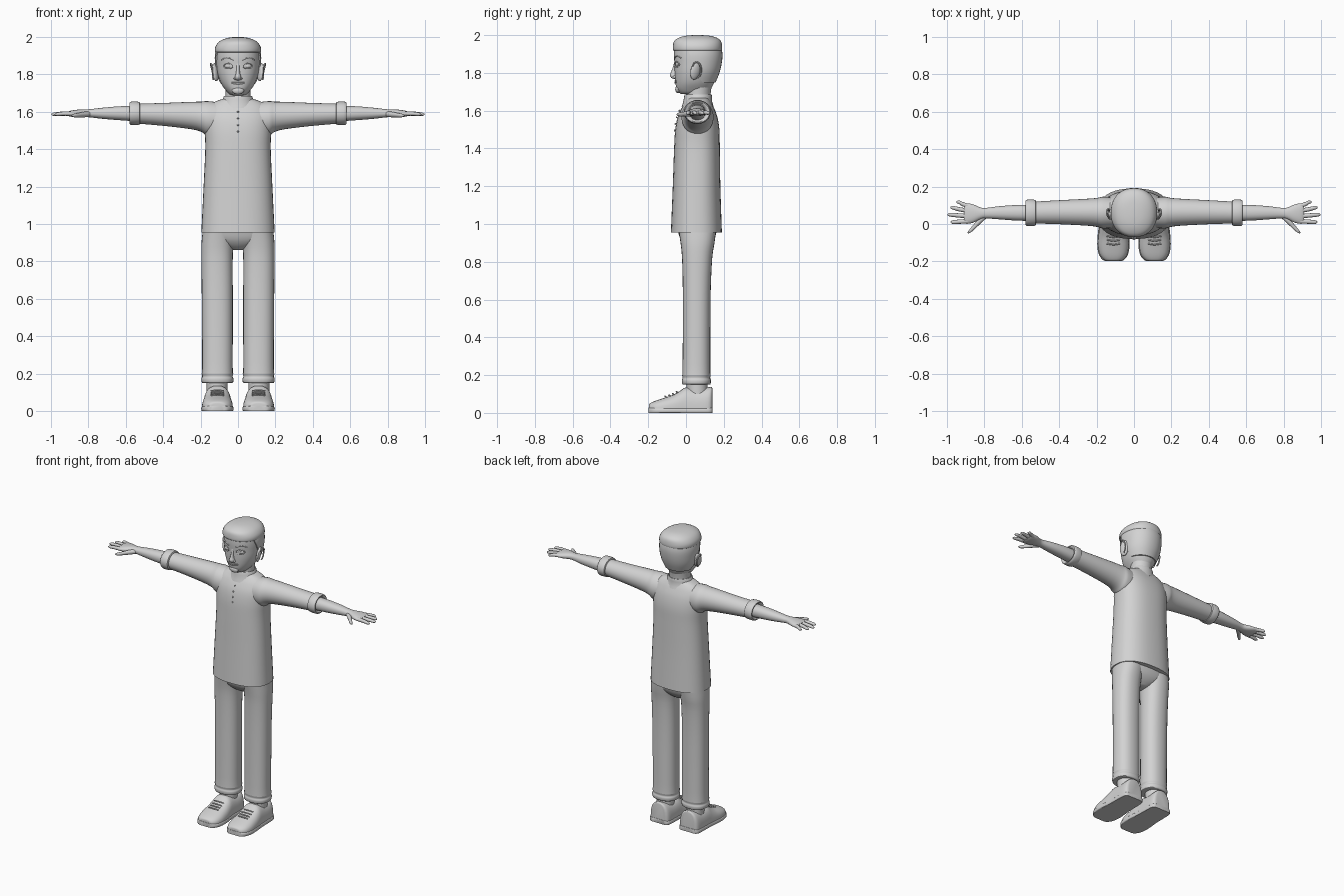
import bpy, bmesh, math
from mathutils import Vector

clay = bpy.data.materials.new("clay_grey")
clay.diffuse_color = (0.65, 0.65, 0.65, 1)


def finish(bm, name, mirror=False, angle=40):
    bmesh.ops.recalc_face_normals(bm, faces=bm.faces)
    me = bpy.data.meshes.new(name)
    bm.to_mesh(me)
    bm.free()
    me.materials.append(clay)
    ob = bpy.data.objects.new(name, me)
    bpy.context.collection.objects.link(ob)
    bpy.ops.object.select_all(action='DESELECT')
    ob.select_set(True)
    bpy.context.view_layer.objects.active = ob
    bpy.ops.object.shade_smooth_by_angle(angle=math.radians(angle))
    if mirror:
        m = ob.modifiers.new("mirror", 'MIRROR')
        m.use_clip = False
        m.use_mirror_merge = False
    return ob


def spline(rings, steps):
    """Catmull-Rom interpolation through the ring parameters."""
    out = []
    for i in range(len(rings) - 1):
        p = [rings[max(0, min(len(rings) - 1, i + k))] for k in (-1, 0, 1, 2)]
        for s in range(steps):
            u = s / steps
            out.append([0.5 * (2 * b + (c - a) * u + (2 * a - 5 * b + 4 * c - d) * u * u
                               + (3 * b - a - 3 * c + d) * u ** 3) for a, b, c, d in zip(*p)])
    return out + [list(rings[-1])]


def loft_bm(rings, axis='z', p=2.0, n=28, steps=3, floor=None):
    """Rings are (position, centre a, centre b, radius a, radius b)."""
    bm = bmesh.new()
    loops = []
    for t, a, b, ra, rb in spline(rings, steps):
        loop = []
        for k in range(n):
            c, s = math.cos(2 * math.pi * k / n), math.sin(2 * math.pi * k / n)
            u = a + ra * math.copysign(abs(c) ** (2 / p), c)
            v = b + rb * math.copysign(abs(s) ** (2 / p), s)
            if floor is not None:
                v = max(v, floor)
            loop.append(bm.verts.new({'z': (u, v, t), 'x': (t, u, v), 'y': (u, t, v)}[axis]))
        loops.append(loop)
    for l0, l1 in zip(loops, loops[1:]):
        for k in range(n):
            j = (k + 1) % n
            bm.faces.new((l0[k], l0[j], l1[j], l1[k]))
    bm.faces.new(loops[0])
    bm.faces.new(loops[-1])
    return bm


def loft(name, rings, mirror=False, **kw):
    return finish(loft_bm(rings, **kw), name, mirror)


def blob(name, loc, radii, mirror=False, rot=(0, 0, 0)):
    bm = bmesh.new()
    bmesh.ops.create_uvsphere(bm, u_segments=16, v_segments=10, radius=1)
    bmesh.ops.scale(bm, vec=radii, verts=bm.verts)
    from mathutils import Euler
    bmesh.ops.transform(bm, matrix=Euler(rot).to_matrix().to_4x4(), verts=bm.verts)
    bmesh.ops.translate(bm, vec=loc, verts=bm.verts)
    return finish(bm, name, mirror)


def tube(name, pts, r, mirror=False, closed=False):
    """Thin round strand through points."""
    cu = bpy.data.curves.new(name, 'CURVE')
    cu.dimensions = '3D'
    cu.bevel_depth, cu.bevel_resolution = r, 1
    cu.use_fill_caps = True
    sp = cu.splines.new('POLY')
    sp.points.add(len(pts) - 1)
    sp.use_cyclic_u = closed
    for q, co in zip(sp.points, pts):
        q.co = (*co, 1)
    tmp = bpy.data.objects.new(name + "_path", cu)
    bm = bmesh.new()
    me = tmp.to_mesh()
    bm.from_mesh(me)
    tmp.to_mesh_clear()
    bpy.data.objects.remove(tmp)
    return finish(bm, name, mirror)


# Shirt body, sleeves and cuffs
loft("shirt_body", [(.955, 0, .055, .196, .135), (1.2, 0, .056, .184, .126), (1.4, 0, .058, .175, .121),
                    (1.5, 0, .06, .178, .117), (1.57, 0, .061, .178, .104), (1.62, 0, .063, .162, .083),
                    (1.65, 0, .065, .13, .065), (1.668, 0, .065, .085, .055)], p=2.4, n=40, steps=4)
loft("sleeve", [(.1, .06, 1.56, .08, .09), (.165, .061, 1.565, .085, .092), (.195, .062, 1.573, .078, .081),
                (.25, .063, 1.58, .072, .073), (.4, .063, 1.586, .064, .061), (.54, .061, 1.59, .058, .053)],
     axis='x', mirror=True)
loft("sleeve_cuff", [(.523, .06, 1.592, .056, .05), (.526, .06, 1.592, .068, .06), (.552, .06, 1.592, .071, .063),
                     (.576, .06, 1.592, .069, .061), (.58, .06, 1.592, .06, .052), (.568, .06, 1.592, .045, .042)],
     axis='x', mirror=True, steps=2)
loft("collar", [(1.62, 0, .062, .105, .085), (1.65, 0, .062, .088, .076), (1.68, 0, .064, .077, .073),
                (1.685, 0, .064, .071, .068), (1.67, 0, .064, .06, .055)], steps=2)
for i in range(4):
    z = 1.6 - i * .035
    blob("shirt_button", (0, (-.036, -.05, -.056, -.06)[i], z), (.005, .004, .005))

# Forearm and hand
loft("forearm", [(.54, .06, 1.59, .043, .041), (.62, .06, 1.592, .042, .038), (.72, .06, 1.592, .035, .03),
                 (.79, .058, 1.592, .028, .022), (.82, .057, 1.592, .031, .021), (.86, .056, 1.591, .049, .02),
                 (.895, .056, 1.59, .055, .016), (.91, .057, 1.589, .05, .01)], axis='x', p=2.2, mirror=True)
for fname, y0, y1, tip in (("index_finger", .015, .01, .98), ("middle_finger", .042, .05, .997),
                           ("ring_finger", .07, .087, .982), ("little_finger", .096, .117, .95)):
    m = (tip + .885) / 2
    loft(fname, [(.885, y0, 1.59, .012, .012), (m, (y0 + y1) / 2, 1.59, .0115, .011),
                 (tip - .014, y1, 1.587, .010, .009), (tip - .003, y1, 1.586, .006, .005),
                 (tip, y1, 1.586, .002, .002)], axis='x', n=12, mirror=True)
loft("thumb", [(.79, .045, 1.588, .015, .014), (.825, .018, 1.585, .02, .015), (.852, -.012, 1.582, .016, .012),
               (.874, -.034, 1.58, .012, .01), (.886, -.044, 1.58, .006, .005), (.889, -.046, 1.58, .002, .002)],
     axis='x', n=12, mirror=True)

# Trousers
loft("trouser_leg", [(.15, .11, .055, .07, .064), (.152, .11, .055, .083, .074), (.172, .11, .055, .086, .077),
                     (.185, .11, .055, .081, .073), (.2, .11, .055, .085, .076), (.215, .11, .055, .082, .074),
                     (.4, .11, .056, .082, .073), (.65, .111, .057, .083, .074), (.82, .112, .059, .084, .08),
                     (.9, .109, .061, .086, .09), (.97, .1, .06, .088, .1)], p=2.3, mirror=True)
loft("trouser_hips", [(.862, 0, .06, .03, .035), (.885, 0, .06, .1, .065), (.92, 0, .06, .17, .09),
                      (.97, 0, .06, .188, .105)], p=2.4)
loft("sock", [(.1, .112, .06, .055, .055), (.16, .112, .058, .056, .055)], mirror=True)

# Shoes
shoe = [(-.197, .11, .02, .03, .02), (-.192, .11, .02, .05, .03), (-.165, .11, .02, .072, .043),
        (-.12, .11, .02, .082, .058), (-.07, .11, .02, .081, .075), (-.03, .11, .02, .077, .098),
        (.0, .11, .02, .074, .115), (.06, .11, .02, .073, .108), (.115, .11, .02, .07, .115),
        (.134, .11, .02, .06, .118), (.139, .11, .02, .045, .112)]
loft("shoe_upper", shoe, axis='y', p=2.6, mirror=True, floor=0)
loft("shoe_sole", [(t - (.002 if t < 0 else -.002), a, .012, r + .004, .016) for t, a, b, r, h in shoe],
     axis='y', p=5, mirror=True, floor=0)
for i in range(4):
    y = -.045 - .02 * i
    z = (.11, .1, .092, .086)[i]
    tube("shoe_lace", [(.11 + dx, y - .006 * (1 - abs(dx) / .035), z - 3.5 * dx * dx + .002)
                       for dx in (-.035, -.02, 0, .02, .035)], .004, mirror=True)

# Neck and head; each head section is (height, half width, front, back)
loft("neck", [(1.62, 0, .064, .07, .066), (1.68, 0, .065, .066, .064), (1.75, 0, .07, .07, .07)])
sections = [(1.688, .03, -.025, .09), (1.694, .047, -.035, .115), (1.715, .066, -.05, .132),
            (1.75, .09, -.056, .15), (1.8, .108, -.06, .17), (1.85, .115, -.061, .182),
            (1.9, .117, -.064, .186), (1.95, .108, -.056, .178), (1.985, .06, -.01, .13)]


def rings_of(secs, grow=0):
    return [(z, 0, (f + b) / 2, w + grow, (b - f) / 2 + grow) for z, w, f, b in secs]


loft("head", rings_of(sections), p=2.15, n=40)


def face_y(x, z):
    """Front surface of the head."""
    for s0, s1 in zip(sections, sections[1:]):
        if s0[0] <= z <= s1[0]:
            u = (z - s0[0]) / (s1[0] - s0[0])
            _, w, f, b = [p + (q - p) * u for p, q in zip(s0, s1)]
            return (f + b) / 2 - (b - f) / 2 * (1 - (abs(x) / w) ** 2.15) ** (1 / 2.15)


# Hair: top cap and the part behind the ears
loft("hair_cap", rings_of([(1.918, .115, -.06, .184), (1.921, .123, -.069, .191), (1.945, .122, -.069, .191),
                           (1.97, .106, -.062, .184), (1.986, .082, -.038, .163), (1.996, .05, -.005, .13),
                           (2.0, .015, .04, .08)]), p=2.2, n=40)
bm = loft_bm(rings_of([s for s in sections if 1.72 < s[0] < 1.96], .007), p=2.15, n=40, steps=4)
cut = bmesh.ops.bisect_plane(bm, geom=bm.verts[:] + bm.edges[:] + bm.faces[:], plane_co=(0, .05, 1.83),
                             plane_no=Vector((0, -.18, -.08)), clear_outer=True)
bmesh.ops.holes_fill(bm, edges=[e for e in bm.edges if e.is_boundary])
finish(bm, "hair_back")

# Ears
blob("ear", (.121, .05, 1.812), (.014, .028, .05), True, (-.15, .18, .45))
tube("ear_rim", [(.131 + .014 * max(0, math.sin(a)) + .004 * math.cos(a), .056 + .024 * math.cos(a),
                  1.815 + .042 * math.sin(a)) for a in [i * .4 - 1.4 for i in range(11)]], .005, True)

# Face features
ex, ez = .052, 1.845
blob("eye", (ex, face_y(ex, ez) + .004, ez), (.02, .008, .012), True, (0, 0, .25))
rim = [(ex + .024 * math.cos(a), ez + .015 * math.sin(a)) for a in [i * math.pi / 8 for i in range(16)]]
tube("eyelid", [(x, face_y(x, z) - .001, z) for x, z in rim], .003, True, True)
blob("iris", (ex, face_y(ex, ez) - .003, ez), (.008, .003, .009), True)
tube("eyebrow", [(x, face_y(x, z) - .001, z) for x, z in
                 ((.025, 1.876), (.042, 1.884), (.06, 1.889), (.076, 1.886), (.088, 1.878))], .004, True)
loft("nose", [(1.768, 0, -.055, .008, .008), (1.774, 0, -.06, .017, .018), (1.788, 0, -.062, .017, .023),
              (1.805, 0, -.06, .011, .019), (1.835, 0, -.058, .008, .01), (1.865, 0, -.056, .007, .004)], n=16)
blob("nostril", (.014, -.06, 1.778), (.009, .01, .008), True)
for lname, z, r in (("upper_lip", 1.757, .004), ("lower_lip", 1.748, .0045)):
    tube(lname, [(x, face_y(x, z) - .002 + 2 * x * x, z + (.0 if r < .0042 else 4 * x * x))
                 for x in (-.034, -.02, -.008, 0, .008, .02, .034)], r)
blob("chin", (0, -.043, 1.713), (.032, .014, .02))
